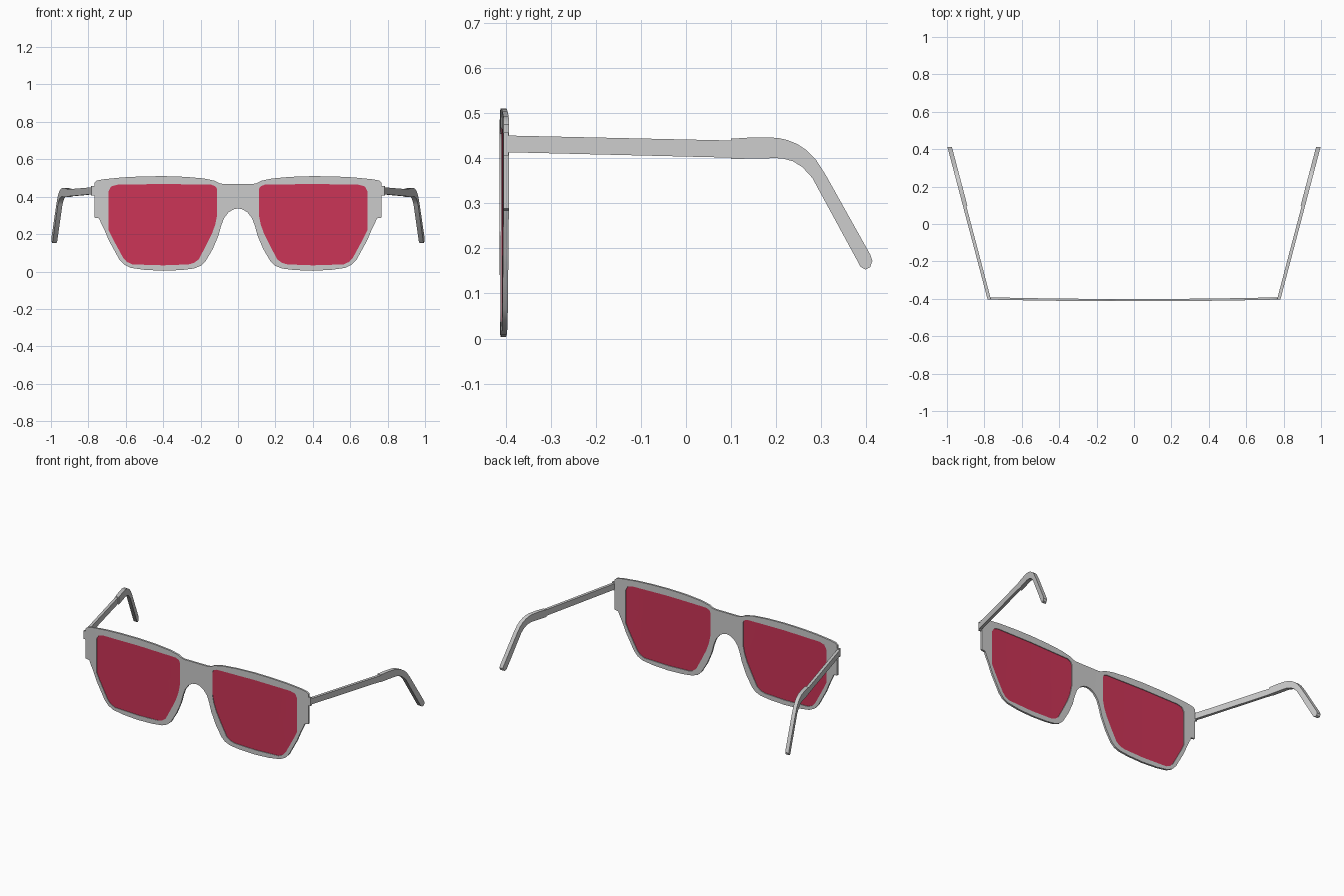
import bpy, bmesh, math
from mathutils import Vector

if "Cube" in bpy.data.objects:
    bpy.data.objects.remove(bpy.data.objects["Cube"])


def material(name, rgb):
    m = bpy.data.materials.new(name)
    m.diffuse_color = (*rgb, 1)
    m.use_nodes = True
    m.node_tree.nodes["Principled BSDF"].inputs["Base Color"].default_value = m.diffuse_color
    return m


GREY = material("light grey", (0.6, 0.6, 0.6))
RED = material("lens red", (0.6, 0.035, 0.095))


def finish(bm, name, mat):
    bmesh.ops.recalc_face_normals(bm, faces=bm.faces[:])
    me = bpy.data.meshes.new(name)
    bm.to_mesh(me)
    bm.free()
    me.materials.append(mat)
    ob = bpy.data.objects.new(name, me)
    bpy.context.collection.objects.link(ob)
    bpy.ops.object.select_all(action='DESELECT')
    ob.select_set(True)
    bpy.context.view_layer.objects.active = ob
    bpy.ops.object.shade_smooth_by_angle(angle=math.radians(35))
    return ob


def mirrored(points):
    return [(-x, z) for x, z in points]


def curved_plate(name, loops, front, depth, mat):
    """Fill xz outlines (inner loops are holes), thicken, bow gently around the face."""
    bm = bmesh.new()
    for loop in loops:
        vs = [bm.verts.new((x, 0, z)) for x, z in loop]
        for i, v in enumerate(vs):
            bm.edges.new((vs[i - 1], v))
    bmesh.ops.triangle_fill(bm, use_beauty=True, edges=bm.edges[:], normal=(0, -1, 0))
    for i in range(-7, 8):
        bmesh.ops.bisect_plane(bm, geom=bm.verts[:] + bm.edges[:] + bm.faces[:],
                               plane_co=(i * 0.1, 0, 0), plane_no=(1, 0, 0))
    ext = bmesh.ops.extrude_face_region(bm, geom=bm.faces[:], use_keep_orig=True)
    for v in ext["geom"]:
        if isinstance(v, bmesh.types.BMVert):
            v.co.y += depth
    for v in bm.verts:
        v.co.y += front + 0.009 * (v.co.x / 0.77) ** 2
    return finish(bm, name, mat)


def temple_piece(name, profile, width, side):
    """Extrude a yz profile sideways along the splayed temple line."""
    bm = bmesh.new()
    rings = []
    for inset in (0, width):
        rings.append([bm.verts.new((side * (0.785 + (y + 0.395) * 0.2635 - inset), y, z))
                      for y, z in profile])
    outer, inner = rings
    bm.faces.new(outer)
    bm.faces.new(inner[::-1])
    for i in range(len(outer)):
        bm.faces.new((outer[i - 1], outer[i], inner[i], inner[i - 1]))
    return finish(bm, name, GREY)


# Front frame outline, right half from bridge top round to bridge underside
half = [(0.08, 0.468), (0.10, 0.472), (0.125, 0.485), (0.18, 0.497), (0.28, 0.506),
        (0.40, 0.51), (0.52, 0.508), (0.62, 0.503), (0.72, 0.493), (0.755, 0.486),
        (0.768, 0.475), (0.768, 0.288), (0.742, 0.284), (0.735, 0.265), (0.715, 0.225),
        (0.69, 0.165), (0.665, 0.12), (0.635, 0.065), (0.61, 0.038), (0.575, 0.02),
        (0.50, 0.009), (0.40, 0.004), (0.30, 0.008), (0.235, 0.016), (0.20, 0.03),
        (0.175, 0.053), (0.135, 0.12), (0.105, 0.19), (0.09, 0.245), (0.075, 0.285),
        (0.05, 0.317), (0.025, 0.332)]
outline = half + [(0, 0.337)] + mirrored(half[::-1])

# Lens opening, right side
lens = [(0.112, 0.44), (0.12, 0.455), (0.142, 0.464), (0.40, 0.468), (0.645, 0.464),
        (0.678, 0.455), (0.692, 0.43), (0.692, 0.222), (0.672, 0.18), (0.645, 0.13),
        (0.615, 0.075), (0.595, 0.052), (0.565, 0.038), (0.40, 0.033), (0.265, 0.038),
        (0.235, 0.046), (0.21, 0.065), (0.17, 0.14), (0.14, 0.20), (0.122, 0.25),
        (0.112, 0.30)]

curved_plate("front_frame", [outline, lens, mirrored(lens)], -0.413, 0.012, GREY)

# Straight arm and hooked ear tip
arm = [(-0.395, 0.413), (-0.395, 0.450), (0.10, 0.439), (0.10, 0.401)]
tip = [(0.10, 0.398), (0.10, 0.443), (0.15, 0.446), (0.203, 0.445), (0.225, 0.440),
       (0.247, 0.431), (0.268, 0.417), (0.287, 0.398), (0.31, 0.362), (0.409, 0.185),
       (0.413, 0.172), (0.408, 0.158), (0.398, 0.153), (0.387, 0.159), (0.28, 0.356),
       (0.258, 0.380), (0.237, 0.393), (0.215, 0.399), (0.20, 0.400)]
hinge = [(-0.404, 0.406), (-0.404, 0.457), (-0.393, 0.457), (-0.393, 0.406)]

for side, label in ((1, "right"), (-1, "left")):
    pts = lens if side > 0 else mirrored(lens)
    curved_plate(label + "_lens", [pts], -0.4095, 0.004, RED)
    temple_piece(label + "_temple_arm", arm, 0.018, side)
    temple_piece(label + "_ear_tip", tip, 0.024, side)
    temple_piece(label + "_hinge", hinge, 0.035, side)
